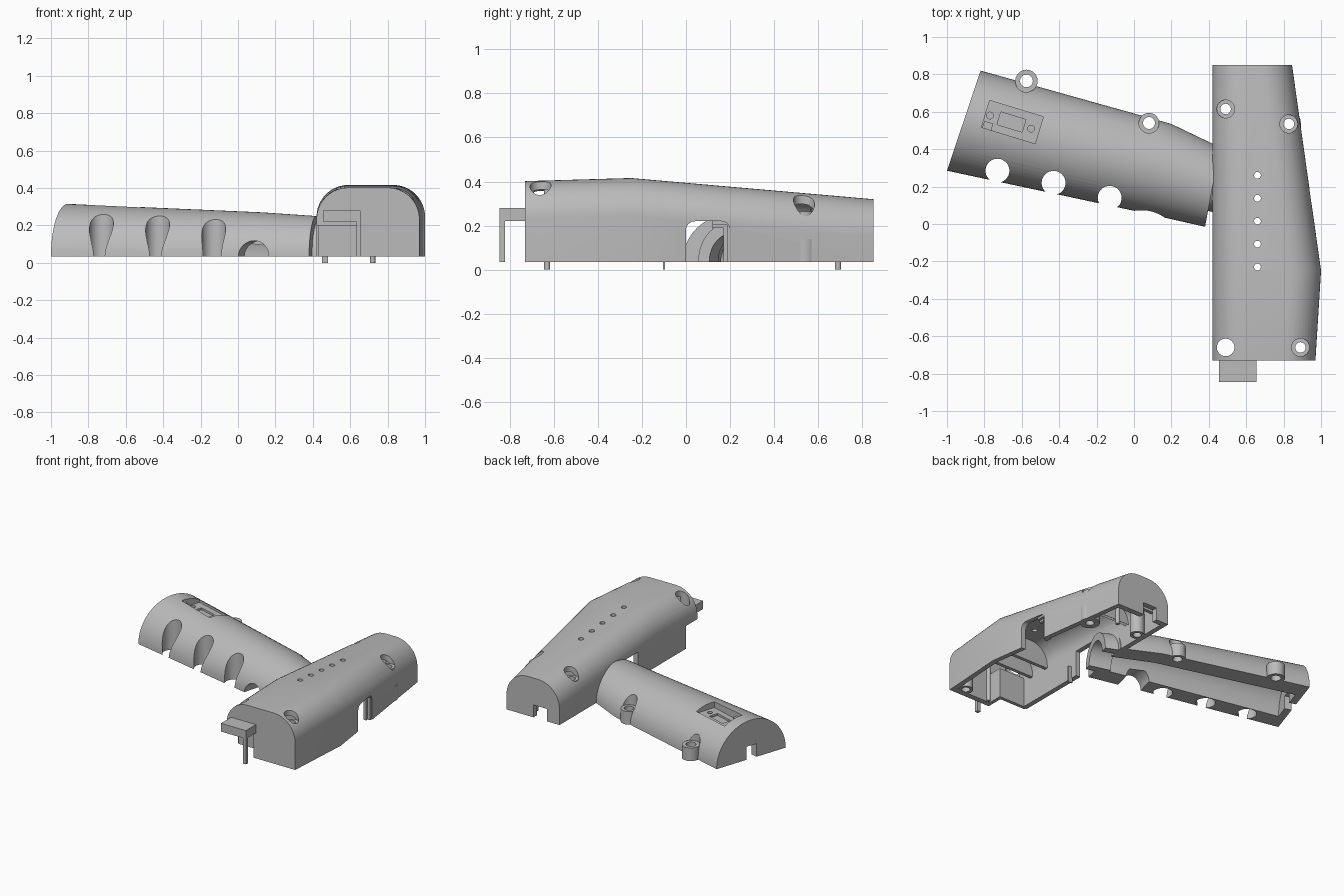
import bpy, bmesh, math
from mathutils import Vector, Matrix

if "Cube" in bpy.data.objects:
    bpy.data.objects.remove(bpy.data.objects["Cube"], do_unlink=True)

grey = bpy.data.materials.new("plain grey")
grey.use_nodes = True
grey.diffuse_color = (0.5, 0.5, 0.5, 1)
grey.node_tree.nodes["Principled BSDF"].inputs["Base Color"].default_value = (0.5, 0.5, 0.5, 1)
BASE = 0.035


def finish(name, bm):
    bmesh.ops.recalc_face_normals(bm, faces=bm.faces)
    mesh = bpy.data.meshes.new(name)
    bm.to_mesh(mesh)
    bm.free()
    ob = bpy.data.objects.new(name, mesh)
    bpy.context.scene.collection.objects.link(ob)
    mesh.materials.append(grey)
    return ob


def loft(name, rings):
    bm = bmesh.new()
    rows = [[bm.verts.new(p) for p in ring] for ring in rings]
    n = len(rows[0])
    for a, b in zip(rows, rows[1:]):
        for i in range(n):
            j = (i + 1) % n
            bm.faces.new((a[i], a[j], b[j], b[i]))
    bm.faces.new(rows[0])
    bm.faces.new(rows[-1])
    return finish(name, bm)


def box(name, x, y, z, turn=0):
    # x, y, z are (low, high) ranges; turn spins the box about its own centre
    lo, hi = Vector((x[0], y[0], z[0])), Vector((x[1], y[1], z[1]))
    bm = bmesh.new()
    bmesh.ops.create_cube(bm, size=1)
    m = Matrix.Translation((lo + hi) / 2) @ Matrix.Rotation(turn, 4, 'Z') @ Matrix.Diagonal((*(hi - lo), 1))
    bm.transform(m)
    return finish(name, bm)


def block(name, cx, cy, w, d, z, turn):
    return box(name, (cx - w / 2, cx + w / 2), (cy - d / 2, cy + d / 2), z, turn)


def cyl(name, x, y, r, z0, z1):
    bm = bmesh.new()
    bmesh.ops.create_cone(bm, cap_ends=True, segments=32, radius1=r, radius2=r, depth=z1 - z0)
    bm.transform(Matrix.Translation((x, y, (z0 + z1) / 2)))
    return finish(name, bm)


def cut(target, *cutters):
    for c in cutters:
        c.hide_render = True
        mod = target.modifiers.new("cut", 'BOOLEAN')
        mod.operation, mod.solver, mod.object = 'DIFFERENCE', 'EXACT', c
        bpy.context.view_layer.objects.active = target
        bpy.ops.object.modifier_apply(modifier=mod.name)
        bpy.data.objects.remove(c, do_unlink=True)


# Main housing: rounded-top sections lofted along y
STATIONS = [(-0.73, 0.97, 0.402), (-0.25, 1.0, 0.416), (0.85, 0.845, 0.32)]


def housing_size(y):
    a, b = STATIONS[:2] if y < STATIONS[1][0] else STATIONS[1:]
    t = (y - a[0]) / (b[0] - a[0])
    return a[1] + t * (b[1] - a[1]), a[2] + t * (b[2] - a[2])


def housing_ring(y, inset=0.0, low=BASE):
    x1, top = housing_size(y)
    x0, x1, top, r = 0.42 + inset, x1 - inset, top - inset, 0.17 - inset
    pts = [(x0, y, low)]
    for cx, start in ((x0 + r, math.pi), (x1 - r, math.pi / 2)):
        for i in range(13):
            a = start - i * math.pi / 24
            pts.append((cx + r * math.cos(a), y, top - r + r * math.sin(a)))
    return pts + [(x1, y, low)]


housing = loft("housing_shell", [housing_ring(s[0]) for s in STATIONS])
cut(housing, loft("housing_cavity", [housing_ring(y, 0.035, -0.1) for y in (-0.69, -0.25, 0.81)]))

# Grip and its neck: half-round sections (upper point, lower point, height)
GRIP = [((-0.82, 0.82), (-1.0, 0.285), 0.28), ((0.2, 0.535), (0.05, 0.06), 0.235), ((0.46, 0.41), (0.38, -0.015), 0.215)]
NECK = [((0.38, 0.42), (0.31, 0.09), 0.19), ((0.54, 0.35), (0.46, 0.055), 0.18)]


def grip_ring(section, wall=0.0, roof=0.0, slide=0.0):
    u, l, h = section
    step = Vector((0.95 * slide, -0.31 * slide, 0))
    u, l = Vector((*u, 0)) + step, Vector((*l, 0)) + step
    mid, half = (u + l) / 2, (u - l) / 2
    half *= 1 - wall / half.length
    pts = [mid + half * math.cos(i * math.pi / 32) + Vector((0, 0, BASE + (h - roof) * math.sin(i * math.pi / 32)))
           for i in range(33)]
    if wall:
        drop = Vector((0, 0, -0.1))
        pts = [mid + half + drop] + pts + [mid - half + drop]
    return pts


grip = loft("grip_shell", [grip_ring(g) for g in GRIP])
cut(grip, loft("grip_channel", [grip_ring(GRIP[0], 0.13, 0.08, 0.05), grip_ring(GRIP[1], 0.13, 0.07),
                                grip_ring(GRIP[2], 0.13, 0.07, 0.05)]))
neck = loft("grip_neck", [grip_ring(n) for n in NECK])
cut(neck, loft("neck_channel", [grip_ring(NECK[0], 0.055, 0.055, -0.05), grip_ring(NECK[1], 0.055, 0.055, 0.05)]))

# Opening in the housing for the grip, and the open front corner
cut(housing, loft("grip_socket", [grip_ring(g) for g in GRIP]), loft("neck_socket", [grip_ring(n) for n in NECK]),
    box("side_gap", (0.38, 0.47), (-0.05, 0.12), (-0.1, 0.22)),
    box("corner_opening", (0.38, 0.635), (-0.8, -0.6), (-0.1, 0.2)))
box("corner_back_wall", (0.43, 0.66), (-0.61, -0.585), (BASE, 0.25))
box("corner_side_wall", (0.635, 0.66), (-0.71, -0.59), (BASE, 0.25))

# Finger scallops, cable arch and end notch of the grip
for x, y in ((-0.73, 0.285), (-0.43, 0.22), (-0.13, 0.14)):
    cut(grip, cyl("finger_hole", x, y, 0.064, -0.1, 0.5))
arch = cyl("cable_arch", 0, 0, 0.083, -0.13, 0.13)
arch.data.transform(Matrix.Translation((0.085, 0.06, BASE)) @ Matrix.Rotation(math.radians(-15), 4, 'Z')
                    @ Matrix.Rotation(math.pi / 2, 4, 'X'))
TILT = math.radians(-17)
cut(grip, arch, block("end_notch", -0.91, 0.55, 0.2, 0.08, (-0.1, 0.13), TILT))

# Recessed panel on top of the grip
cut(grip, block("panel_recess", -0.65, 0.545, 0.3, 0.15, (0.255, 0.5), TILT),
    block("panel_slot", -0.655, 0.545, 0.14, 0.07, (0.24, 0.5), TILT),
    cyl("panel_hole", -0.77, 0.58, 0.018, 0.24, 0.5), cyl("panel_hole", -0.55, 0.51, 0.018, 0.24, 0.5))
block("panel_tab", -0.785, 0.515, 0.05, 0.06, (0.24, 0.285), TILT)


# Screw bosses with counterbored tops
def boss(shell, name, x, y, r, hole, top):
    cut(shell, cyl("counterbore", x, y, r, top, 0.6), cyl("screw_hole", x, y, hole, -0.1, 0.6))
    post = cyl(name, x, y, r, BASE, top)
    cut(post, cyl("screw_hole", x, y, hole, -0.1, 0.6))


boss(grip, "grip_boss_outer", -0.575, 0.765, 0.06, 0.034, 0.13)
boss(grip, "grip_boss_inner", 0.08, 0.54, 0.054, 0.032, 0.13)
boss(housing, "housing_boss_back_right", 0.49, 0.615, 0.048, 0.028, 0.265)
boss(housing, "housing_boss_back_left", 0.828, 0.535, 0.048, 0.028, 0.265)
boss(housing, "housing_boss_front_left", 0.89, -0.66, 0.048, 0.028, 0.335)
cut(housing, cyl("front_round_hole", 0.49, -0.66, 0.047, -0.1, 0.6))
sleeve = cyl("boss_sleeve", 0.828, 0.535, 0.066, BASE, 0.14)
cut(sleeve, cyl("sleeve_bore", 0.828, 0.535, 0.04, -0.1, 0.6))

# Indicator holes along the roof
for i in range(5):
    cut(housing, cyl("indicator_hole", 0.66, 0.26 - i * 0.1225, 0.018, 0.2, 0.6))

# Left side slot with rounded top, and the back notch
cut(housing, box("slot", (0.9, 1.1), (0, 0.2), (-0.1, 0.18)),
    box("slot_top", (0.9, 1.1), (0.04, 0.16), (0.1, 0.22)))
for y in (0.04, 0.16):
    c = cyl("slot_corner", 0, 0, 0.04, -0.1, 0.1)
    c.data.transform(Matrix.Translation((1.0, y, 0.18)) @ Matrix.Rotation(math.pi / 2, 4, 'Y'))
    cut(housing, c)
cut(housing, box("back_notch", (0.52, 0.63), (0.78, 0.9), (-0.1, 0.125)))

# Stepped jambs inside the slot
for i in range(2):
    y = 0.185 - i * 0.016
    x = 0.93 - i * 0.02
    box("slot_jamb", (x - 0.02, x), (y, 0.21), (BASE, 0.215 - i * 0.015))
    box("slot_lintel", (x - 0.02, x), (0.12, 0.21), (0.205 - i * 0.015, 0.225))

# Interior cross ribs
for y, low in ((-0.52, 0.22), (-0.37, 0.22), (0.46, 0.2), (0.72, 0.16)):
    loft("cross_rib", [housing_ring(v, 0.02, low) for v in (y, y + 0.025)])

# Locating pegs
cyl("front_peg", 0.72, -0.63, 0.014, 0, 0.38)
cyl("back_peg", 0.72, 0.69, 0.014, 0, 0.31)
box("side_peg", (0.45, 0.482), (-0.104, -0.095), (0, 0.12))

# Front bracket
box("bracket_plate", (0.455, 0.655), (-0.845, -0.71), (0.22, 0.28))
box("bracket_leg", (0.63, 0.655), (-0.845, -0.82), (BASE, 0.225))

# Smooth the curved faces and keep the edges sharp
bpy.ops.object.select_all(action='DESELECT')
for ob in bpy.context.scene.objects:
    if ob.type == 'MESH':
        ob.select_set(True)
        bpy.context.view_layer.objects.active = ob
bpy.ops.object.shade_smooth_by_angle(angle=math.radians(30))
